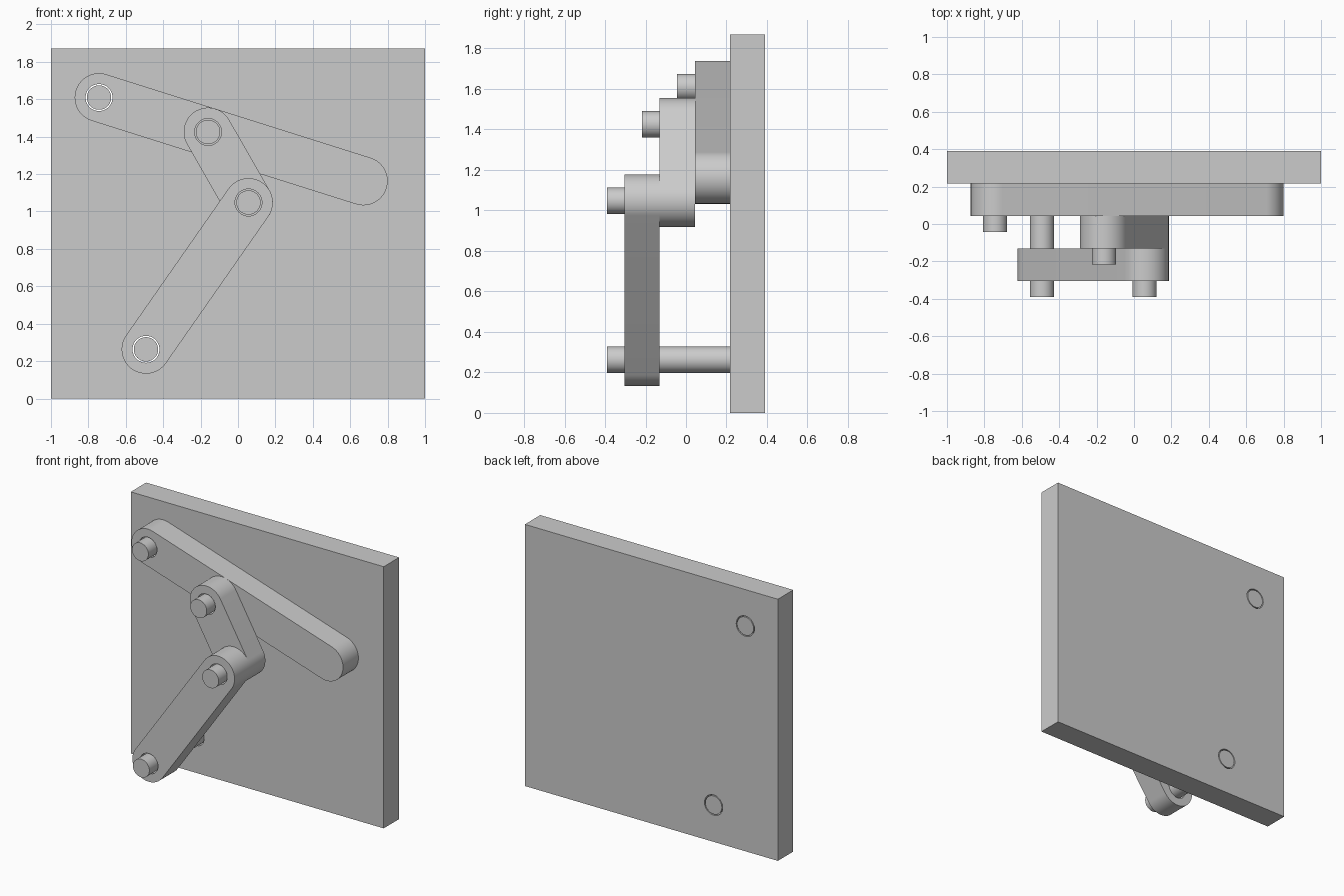
import bpy, bmesh
from math import pi, sin, cos, atan2, radians
from mathutils import Vector

if "Cube" in bpy.data.objects:
    bpy.data.objects.remove(bpy.data.objects["Cube"])

T = 0.1738                              # thickness of every layer
BACK = 0.391                            # rear face of the backplate
LAYER = [BACK - i * T for i in range(5)]
R_LINK, R_HOLE, R_PIN = 0.13, 0.072, 0.065

# Pivot centres (x, z)
A, B, C, D, E = (-0.743, 1.609), (-0.16, 1.425), (0.056, 1.048), (-0.492, 0.263), (0.67, 1.163)


def arc(c, r, start, sweep, n):
    return [(c[0] + r * cos(start + sweep * i / n), c[1] + r * sin(start + sweep * i / n))
            for i in range(n + 1)]


def circle(c, r, n=64):
    return arc(c, r, 0, 2 * pi, n)[:-1]


def capsule(p, q, r, n=40):
    a = atan2(q[1] - p[1], q[0] - p[0])
    return arc(q, r, a - pi / 2, pi, n) + arc(p, r, a + pi / 2, pi, n)


def slab(name, loops, y_back, y_front):
    """Fill an outline with optional holes in the XZ plane and extrude along y."""
    bm = bmesh.new()
    edges = []
    for pts in loops:
        vs = [bm.verts.new((x, y_back, z)) for x, z in pts]
        edges += [bm.edges.new((vs[i - 1], vs[i])) for i in range(len(vs))]
    bmesh.ops.triangle_fill(bm, edges=edges, use_beauty=True, normal=(0, 1, 0))
    ext = bmesh.ops.extrude_face_region(bm, geom=bm.faces[:], use_keep_orig=True)
    moved = [g for g in ext["geom"] if isinstance(g, bmesh.types.BMVert)]
    bmesh.ops.translate(bm, verts=moved, vec=Vector((0, y_front - y_back, 0)))
    bmesh.ops.recalc_face_normals(bm, faces=bm.faces[:])
    me = bpy.data.meshes.new(name)
    bm.to_mesh(me)
    bm.free()
    ob = bpy.data.objects.new(name, me)
    bpy.context.collection.objects.link(ob)
    bpy.ops.object.select_all(action='DESELECT')
    ob.select_set(True)
    bpy.context.view_layer.objects.active = ob
    bpy.ops.object.shade_smooth_by_angle(angle=radians(30))
    return ob


# Backplate with the two fixed pivot holes
plate = [(-1, 0), (1, 0), (1, 1.87), (-1, 1.87)]
slab("backplate", [plate, circle(A, R_HOLE), circle(D, R_HOLE)], LAYER[0], LAYER[1])

# Three stacked links, each one layer further forward
for name, p, q, holes, layer in (
        ("long_rocker", A, E, (A, B), 1),
        ("coupler_link", B, C, (B, C), 2),
        ("crank_link", C, D, (C, D), 3)):
    slab(name, [capsule(p, q, R_LINK)] + [circle(h, R_HOLE) for h in holes],
         LAYER[layer], LAYER[layer + 1])

# Pins run through their layers and stand half a layer proud at the front
for name, c, first, last in (
        ("rocker_ground_pin", A, 0, 2),
        ("rocker_coupler_pin", B, 1, 3),
        ("coupler_crank_pin", C, 2, 4),
        ("crank_ground_pin", D, 0, 4)):
    slab(name, [circle(c, R_PIN)], LAYER[first], LAYER[last] - T / 2)
